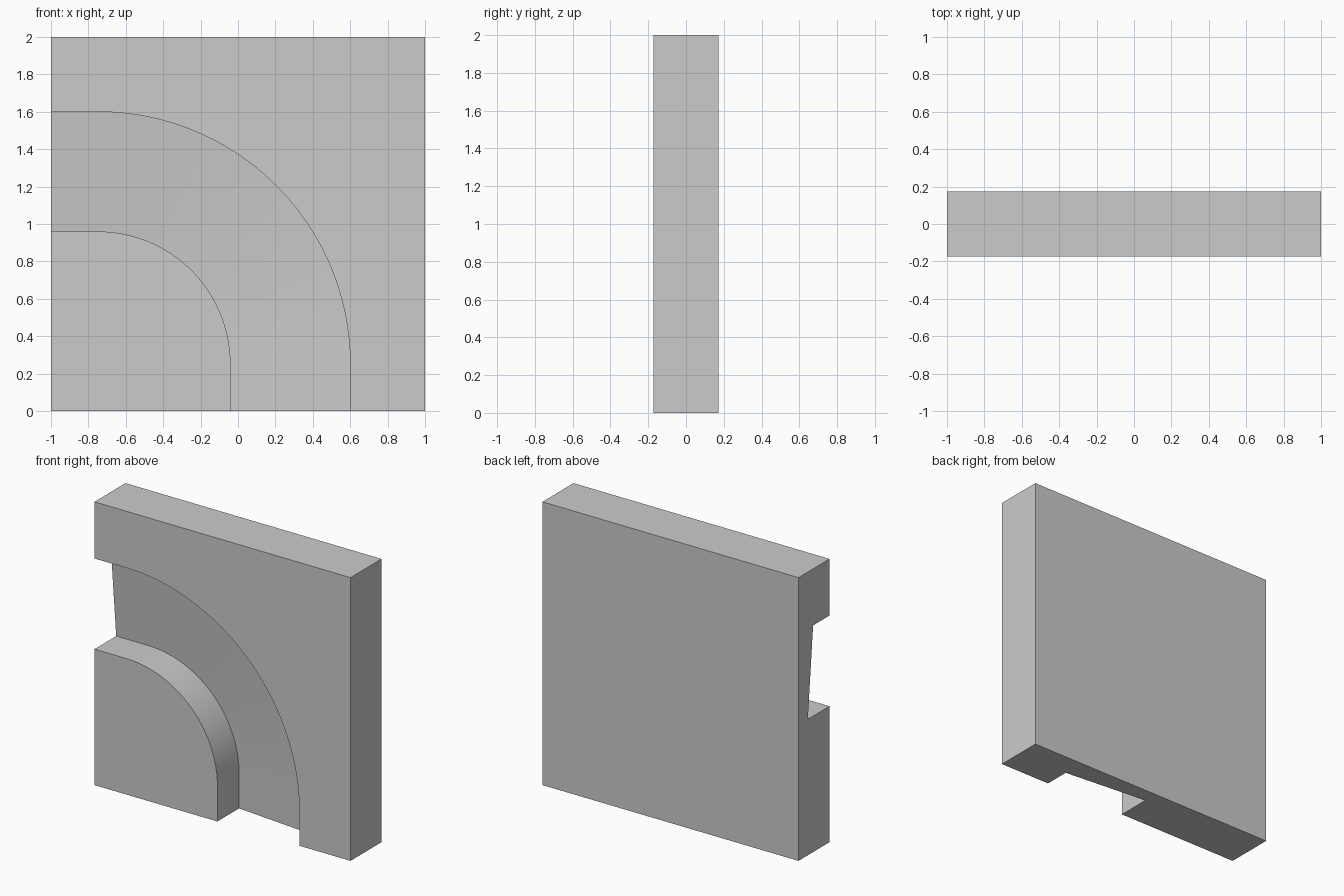
import bpy, bmesh
from math import sin, cos, pi

if "Cube" in bpy.data.objects:
    bpy.data.objects.remove(bpy.data.objects["Cube"])

HALF_T = 0.173                    # half thickness of the slab
CX, CZ = -0.75, 0.25              # centre of the bend
R_IN, R_OUT = 0.71, 1.35          # groove walls
D_IN, D_OUT = 0.242, 0.183        # banked floor: deeper on the inside
ARC_STEPS = 40


def make_object(name, bm):
    bmesh.ops.recalc_face_normals(bm, faces=bm.faces)
    mesh = bpy.data.meshes.new(name)
    bm.to_mesh(mesh)
    bm.free()
    obj = bpy.data.objects.new(name, mesh)
    bpy.context.collection.objects.link(obj)
    return obj


# Square slab
bm = bmesh.new()
bmesh.ops.create_cube(bm, size=1)
bmesh.ops.scale(bm, vec=(2, 2 * HALF_T, 2), verts=bm.verts)
bmesh.ops.translate(bm, vec=(0, 0, 1), verts=bm.verts)
slab = make_object("corner_tile", bm)

# Groove cross-section (radius, y), open past the front face
front = -HALF_T
section = [(R_IN, front - 0.1), (R_OUT, front - 0.1),
           (R_OUT, front + D_OUT), (R_IN, front + D_IN)]

# Path stations: angle plus straight run-outs beyond both slab edges
stations = [(0, 0, -0.5)]
stations += [(0.5 * pi * i / ARC_STEPS, 0, 0) for i in range(ARC_STEPS + 1)]
stations += [(0.5 * pi, -0.5, 0)]

# Sweep the section into a cutter
bm = bmesh.new()
rings = [[bm.verts.new((CX + r * cos(a) + dx, y, CZ + r * sin(a) + dz))
          for r, y in section] for a, dx, dz in stations]
for p, q in zip(rings, rings[1:]):
    for k in range(4):
        n = (k + 1) % 4
        bm.faces.new((p[k], p[n], q[n], q[k]))
bm.faces.new(rings[0])
bm.faces.new(rings[-1])
cutter = make_object("groove_cutter", bm)

# Carve the groove
cut = slab.modifiers.new("groove", 'BOOLEAN')
cut.operation = 'DIFFERENCE'
cut.solver = 'EXACT'
cut.object = cutter
bpy.context.view_layer.objects.active = slab
slab.select_set(True)
bpy.ops.object.modifier_apply(modifier=cut.name)
bpy.data.objects.remove(cutter)

# Smooth curved walls, crisp edges
bpy.ops.object.shade_smooth_by_angle(angle=pi / 6)
